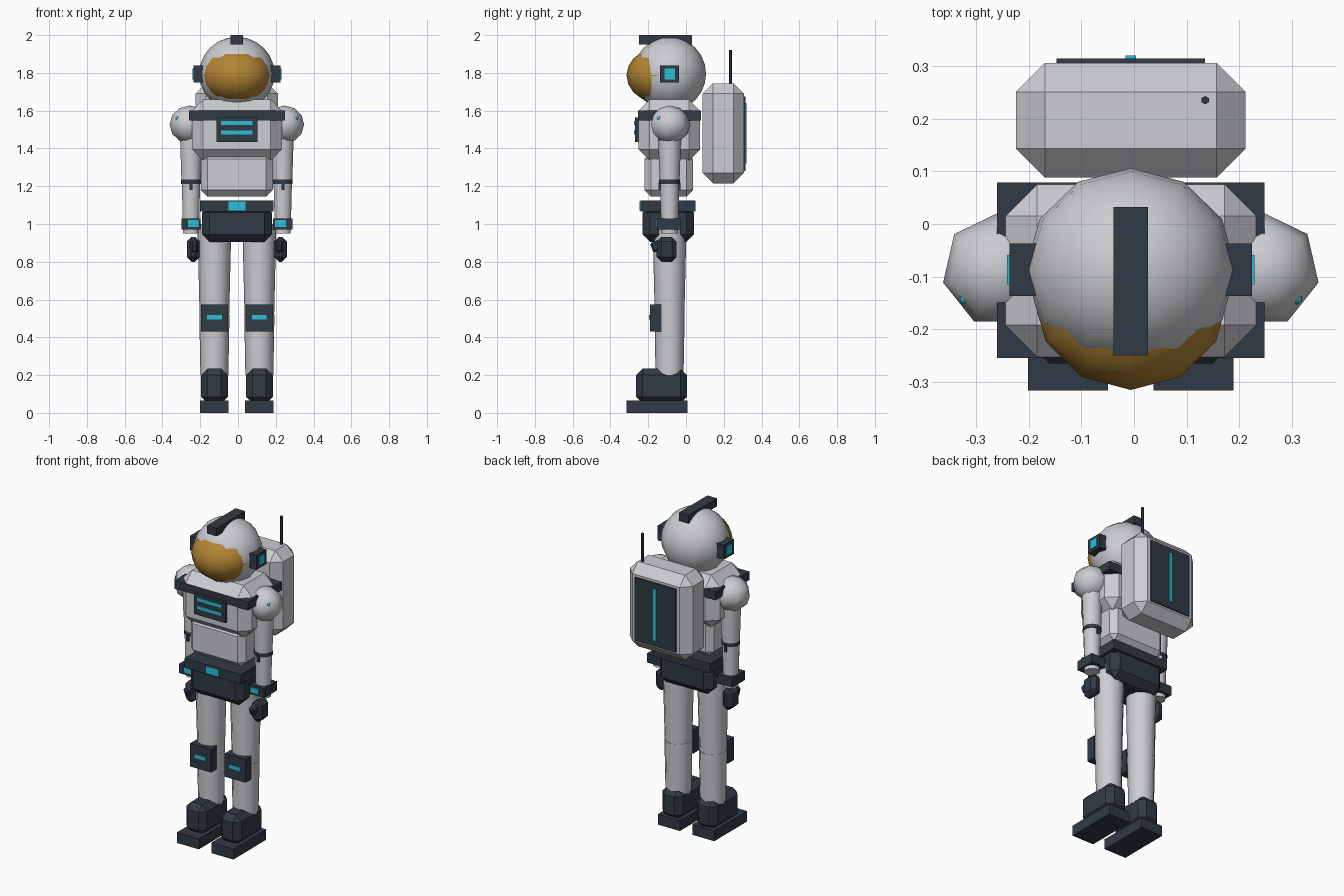
import bpy, bmesh, math
from mathutils import Matrix, Vector

if "Cube" in bpy.data.objects:
    bpy.data.objects.remove(bpy.data.objects["Cube"])

CX, CY = -0.006, -0.087   # body axis


def material(name, rgb):
    m = bpy.data.materials.new(name)
    m.diffuse_color = (*rgb, 1)
    m.use_nodes = True
    m.node_tree.nodes["Principled BSDF"].inputs["Base Color"].default_value = m.diffuse_color
    return m


SUIT = material("suit grey", (0.60, 0.61, 0.64))
DARK = material("dark navy", (0.030, 0.042, 0.060))
CYAN = material("cyan glow", (0.025, 0.52, 0.68))
GOLD = material("gold visor", (0.45, 0.235, 0.035))


def finish(name, bm, mat, smooth=None):
    bmesh.ops.recalc_face_normals(bm, faces=bm.faces)
    me = bpy.data.meshes.new(name)
    bm.to_mesh(me)
    bm.free()
    me.materials.append(mat)
    ob = bpy.data.objects.new(name, me)
    bpy.context.collection.objects.link(ob)
    if smooth:
        bpy.ops.object.select_all(action='DESELECT')
        ob.select_set(True)
        bpy.context.view_layer.objects.active = ob
        bpy.ops.object.shade_smooth_by_angle(angle=math.radians(smooth))
    return ob


def box(name, mat, x, y, z, bevel=0, tilt=0):
    """Box from (min, max) ranges, optionally chamfered and tilted about x."""
    size = Vector((x[1] - x[0], y[1] - y[0], z[1] - z[0]))
    mid = Vector((x[0] + x[1], y[0] + y[1], z[0] + z[1])) / 2
    bm = bmesh.new()
    bmesh.ops.create_cube(bm, size=1, matrix=Matrix.Diagonal((*size, 1)))
    if bevel:
        bmesh.ops.bevel(bm, geom=bm.edges[:], offset=bevel, segments=1,
                        affect='EDGES', clamp_overlap=True)
    bm.transform(Matrix.Translation(mid) @ Matrix.Rotation(tilt, 4, 'X'))
    return finish(name, bm, mat)


def ball(name, mat, c, r, seg, rings, smooth=80):
    bm = bmesh.new()
    m = Matrix.Translation(c) @ Matrix.Diagonal((*r, 1))
    bmesh.ops.create_uvsphere(bm, u_segments=seg, v_segments=rings, radius=1, matrix=m)
    return finish(name, bm, mat, smooth)


def tube(name, mat, x, y, z, r, seg=12):
    """Upright cone section, z = (bottom, top), r = (bottom, top)."""
    bm = bmesh.new()
    bmesh.ops.create_cone(bm, cap_ends=True, segments=seg, radius1=r[0], radius2=r[1],
                          depth=z[1] - z[0],
                          matrix=Matrix.Translation((x, y, (z[0] + z[1]) / 2)))
    return finish(name, bm, mat, 50)


def wide(half, c=CX):
    return (c - half, c + half)


# helmet
ball("helmet", SUIT, (CX, CY, 1.795), (0.2, 0.193, 0.196), 12, 12)
ball("visor", GOLD, (CX, -0.13, 1.787), (0.187, 0.185, 0.15), 12, 10)
box("helmet_crest", DARK, wide(0.033), (-0.25, 0.032), (1.95, 2.0))
tube("neck", SUIT, CX, CY, (1.58, 1.7), (0.12, 0.12))

# torso
box("chest", SUIT, wide(0.238), (-0.252, 0.075), (1.335, 1.66), 0.06)
box("shoulder_band", DARK, wide(0.254), (-0.254, 0.079), (1.547, 1.60))
box("chest_panel", DARK, wide(0.108), (-0.27, -0.24), (1.435, 1.565))
for i, z in enumerate((1.485, 1.535)):
    box(f"chest_light_{i}", CYAN, wide(0.084), (-0.275, -0.268), (z - 0.01, z + 0.01))
box("abdomen", SUIT, wide(0.19), (-0.22, 0.038), (1.145, 1.38), 0.035)
box("belt", DARK, wide(0.195), (-0.24, 0.05), (1.065, 1.125))
box("buckle", CYAN, wide(0.045), (-0.247, -0.238), (1.072, 1.118))
box("pelvis", DARK, wide(0.185), (-0.23, 0.042), (0.905, 1.10), 0.04)

# backpack
box("backpack", SUIT, wide(0.218), (0.088, 0.306), (1.215, 1.745), 0.055)
box("backpack_panel", DARK, wide(0.141), (0.30, 0.314), (1.28, 1.675))
box("backpack_light", CYAN, wide(0.01), (0.312, 0.32), (1.32, 1.64))
tube("antenna", DARK, 0.135, 0.235, (1.72, 1.92), (0.008, 0.008), 6)

for side, s in (("left", -1), ("right", 1)):
    def X(d):
        return CX + s * d

    def span(a, b):
        return tuple(sorted((X(a), X(b))))

    # earpiece
    box(side + "_earpiece", DARK, span(0.18, 0.23), (-0.137, -0.037), (1.75, 1.84))
    box(side + "_ear_light", CYAN, span(0.228, 0.235), (-0.115, -0.059), (1.766, 1.823))

    # arm
    ball(side + "_shoulder", SUIT, (X(0.25), CY, 1.527), (0.109, 0.109, 0.1), 7, 6)
    for i, y in enumerate((-0.142, -0.032)):
        ball(f"{side}_shoulder_light_{i}", CYAN, (X(0.315), y, 1.56),
             (0.011, 0.011, 0.011), 6, 4)
    ax = X(0.243)
    tube(side + "_upper_arm", SUIT, ax, CY, (1.225, 1.5), (0.053, 0.062), 10)
    tube(side + "_elbow_ring", DARK, ax, CY, (1.213, 1.235), (0.055, 0.055), 10)
    for i, y in enumerate((CY - 0.05, CY + 0.05)):
        box(f"{side}_elbow_tab_{i}", DARK, wide(0.008, ax), (y - 0.008, y + 0.008),
            (1.18, 1.22))
    tube(side + "_forearm", SUIT, ax, CY, (0.95, 1.22), (0.044, 0.051), 10)
    box(side + "_cuff", DARK, wide(0.051, ax), (-0.153, -0.028), (0.972, 1.03))
    box(side + "_cuff_light", CYAN, span(0.202, 0.26), (-0.16, -0.151), (0.985, 1.02))
    box(side + "_hand", DARK, span(0.197, 0.265), (-0.155, -0.05), (0.80, 0.932), 0.025)
    box(side + "_thumb", DARK, span(0.205, 0.245), (-0.184, -0.13), (0.855, 0.91), 0.01, 0.4)

    # leg
    lx = X(0.119)
    tube(side + "_thigh", SUIT, lx, CY, (0.5, 1.0), (0.078, 0.09))
    tube(side + "_shin", SUIT, lx, CY, (0.2, 0.52), (0.074, 0.08))
    box(side + "_knee_pad", DARK, wide(0.072, lx), (-0.19, -0.13), (0.43, 0.575))
    box(side + "_knee_light", CYAN, wide(0.039, lx), (-0.196, -0.188), (0.495, 0.518))

    # boot
    box(side + "_boot", DARK, wide(0.071, lx), (-0.265, 0.005), (0.05, 0.235), 0.035)
    box(side + "_sole", DARK, wide(0.076, lx), (-0.316, 0.008), (0, 0.065))
